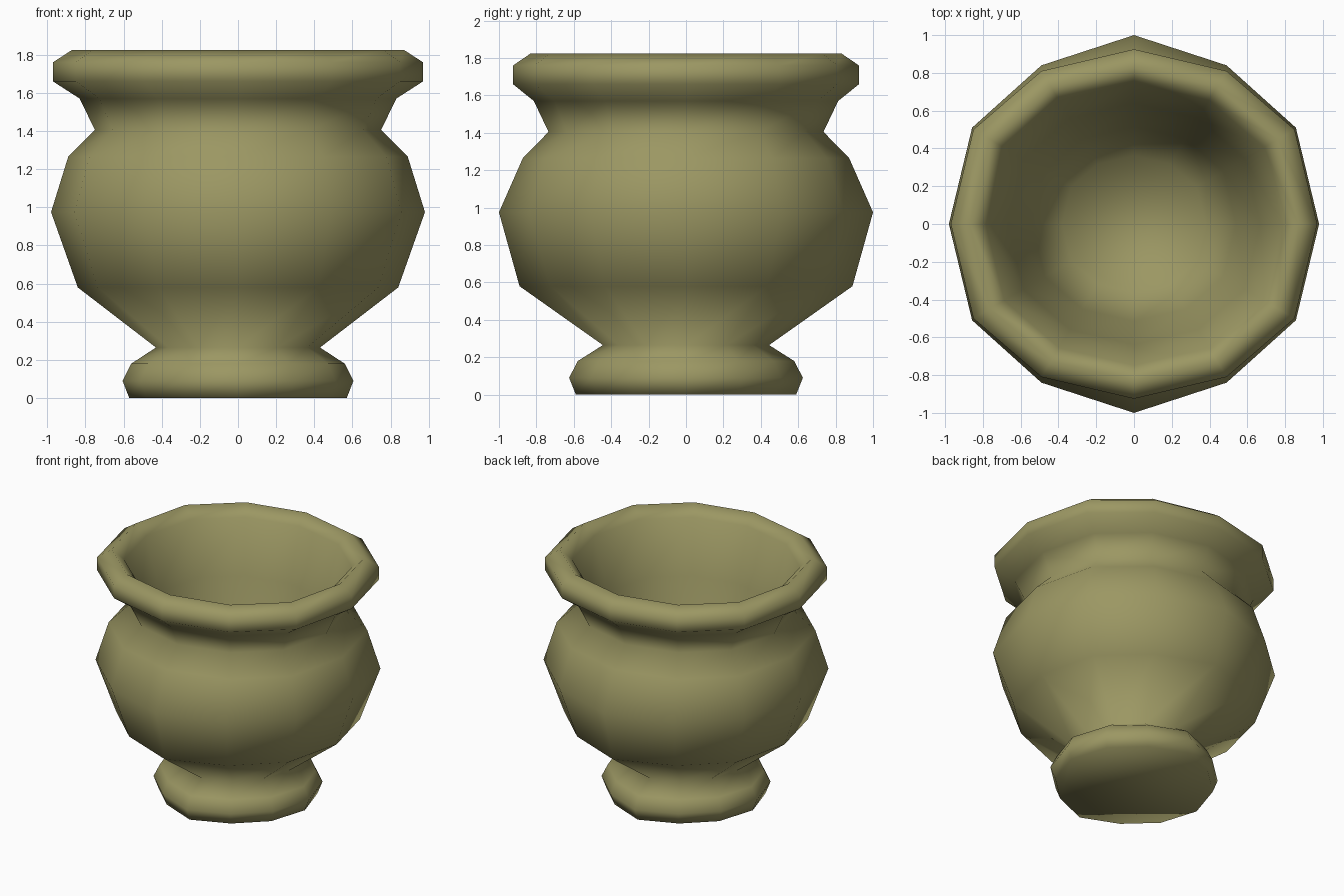
import bpy
import bmesh
from mathutils import Vector

cube = bpy.data.objects.get("Cube")
if cube:
    bpy.data.objects.remove(cube, do_unlink=True)

# Glazed clay colour
clay = bpy.data.materials.new("olive_clay")
clay.use_nodes = True
colour = (0.33, 0.31, 0.125, 1)
clay.diffuse_color = colour
clay.node_tree.nodes["Principled BSDF"].inputs["Base Color"].default_value = colour


def full_ring(quarter):
    """Mirror a quarter outline to a closed ring of unit x radius."""
    pts = [Vector(p) / quarter[0][0] for p in quarter]
    half = pts + [Vector((-p.x, p.y)) for p in pts[-2::-1]]
    return half + [Vector((p.x, -p.y)) for p in half[-2:0:-1]]


# Slightly uneven twelve-sided cross-sections
foot = full_ring([(0.605, 0), (0.51, 0.30), (0.29, 0.505), (0, 0.625)])
lower = full_ring([(0.84, 0), (0.735, 0.435), (0.42, 0.725), (0, 0.89)])
belly = full_ring([(0.98, 0), (0.857, 0.51), (0.49, 0.84), (0, 1.0)])
neck = full_ring([(0.75, 0), (0.656, 0.39), (0.378, 0.635), (0, 0.735)])
rim = full_ring([(0.97, 0), (0.85, 0.50), (0.49, 0.81), (0, 0.925)])

# Profile: cross-section, radius, height
profile = [
    # foot
    (foot, 0.57, 0), (foot, 0.605, 0.09), (foot, 0.56, 0.18), (foot, 0.43, 0.265),
    # belly
    (lower, 0.84, 0.58), (belly, 0.98, 0.975), (neck, 0.89, 1.265),
    # neck and rim
    (neck, 0.75, 1.405), (neck, 0.83, 1.57), (rim, 0.97, 1.66),
    (rim, 0.97, 1.76), (rim, 0.87, 1.825),
    # tapering inside wall
    (rim, 0.785, 1.75), (rim, 0.67, 1.35), (rim, 0.54, 0.9), (rim, 0.38, 0.5),
]

bm = bmesh.new()
rings = [[bm.verts.new((*(p * radius), z)) for p in section]
         for section, radius, z in profile]
for low, high in zip(rings, rings[1:]):
    for i in range(len(low)):
        j = (i + 1) % len(low)
        bm.faces.new((low[i], low[j], high[j], high[i]))

# Underside and inside floor
bm.faces.new(rings[0][::-1])
bm.faces.new(rings[-1])
bmesh.ops.recalc_face_normals(bm, faces=bm.faces)
for face in bm.faces:
    face.smooth = True

mesh = bpy.data.meshes.new("urn_pot")
bm.to_mesh(mesh)
bm.free()
mesh.materials.append(clay)
pot = bpy.data.objects.new("urn_pot", mesh)
bpy.context.collection.objects.link(pot)
